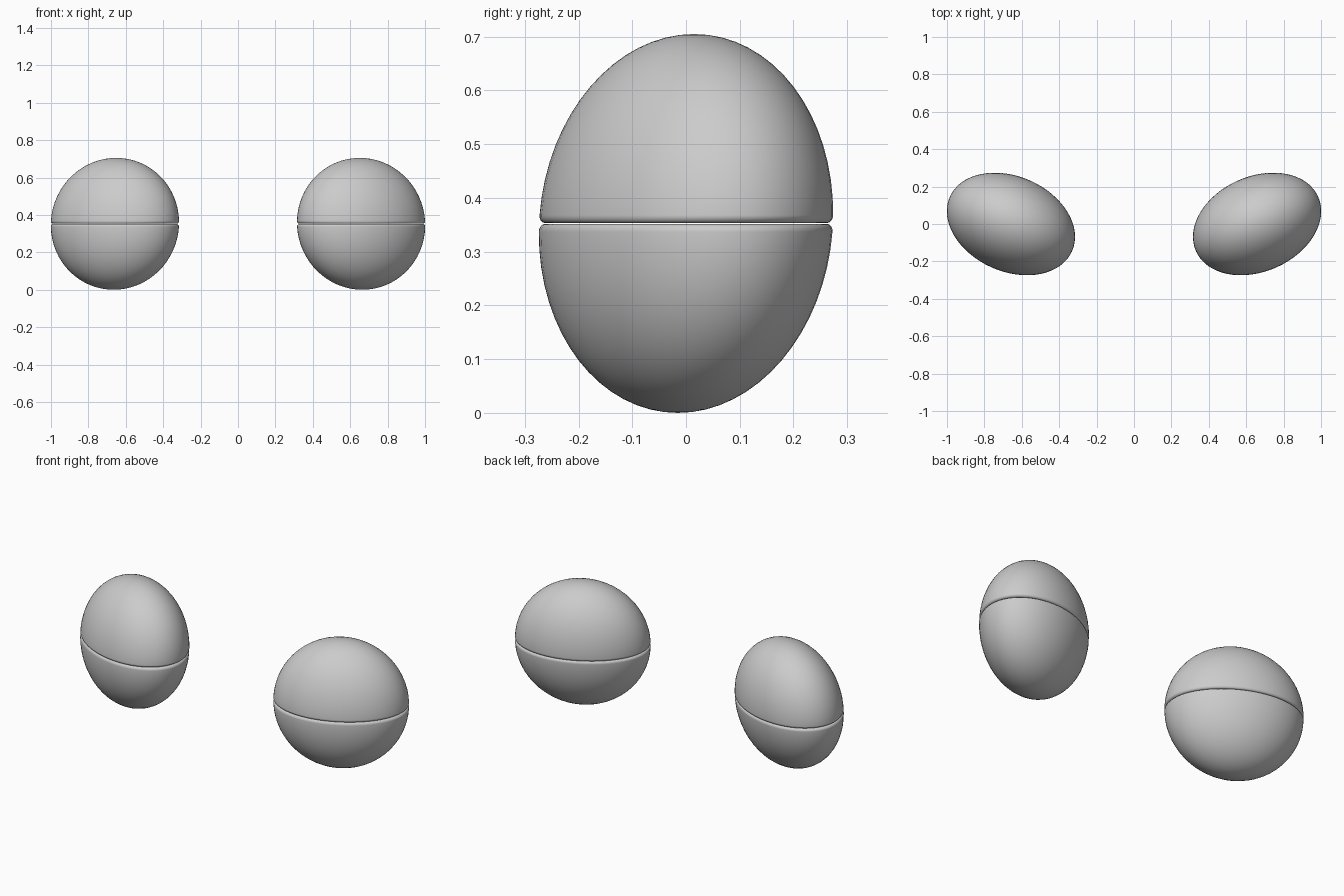
import bpy, bmesh
from math import sin, cos, pi, atan2, sqrt, radians
from mathutils import Matrix, Vector

if "Cube" in bpy.data.objects:
    bpy.data.objects.remove(bpy.data.objects["Cube"])

R = 0.3525          # half height
RIM = 0.014         # rounding of the rim at the seam
GAP = 0.001         # half of the seam gap
CENTRE_X, CENTRE_Z = 0.658, 0.3525
TURN = radians(24)


def half_profile():
    # rounded rim blended into a quarter arc ending at the pole
    cz = RIM + GAP
    cx = sqrt((R - RIM) ** 2 - cz ** 2)
    start = atan2(cz, cx)
    pts = [(0, GAP)]
    for i in range(9):
        t = -pi / 2 + (start + pi / 2) * i / 8
        pts.append((cx + RIM * cos(t), cz + RIM * sin(t)))
    for i in range(1, 17):
        t = start + (pi / 2 - start) * i / 16
        pts.append((R * cos(t) if i < 16 else 0, R * sin(t)))
    return pts


def half_shell(name, side, up):
    bm = bmesh.new()
    verts = [bm.verts.new((x, 0, z * up)) for x, z in half_profile()]
    edges = [bm.edges.new(p) for p in zip(verts, verts[1:])]
    bmesh.ops.spin(bm, geom=verts + edges, cent=(0, 0, 0), axis=(0, 0, 1),
                   angle=2 * pi, steps=64, use_duplicate=False)
    bmesh.ops.remove_doubles(bm, verts=bm.verts, dist=1e-5)
    bmesh.ops.recalc_face_normals(bm, faces=bm.faces)
    # flatten front to back, lean slightly backward, turn outward
    squash = Matrix.Diagonal((0.358 / R, 0.2535 / R, 1, 1))
    lean = Matrix.Identity(4)
    lean[1][2] = 0.047
    turn = Matrix.Rotation(TURN * side, 4, 'Z')
    place = Matrix.Translation(Vector((CENTRE_X * side, 0, CENTRE_Z)))
    bm.transform(place @ turn @ lean @ squash)
    mesh = bpy.data.meshes.new(name)
    bm.to_mesh(mesh)
    bm.free()
    mesh.shade_smooth()
    obj = bpy.data.objects.new(name, mesh)
    bpy.context.collection.objects.link(obj)


# an upper and a lower shell on each side
for side, label in ((1, "right"), (-1, "left")):
    half_shell("upper_shell_" + label, side, 1)
    half_shell("lower_shell_" + label, side, -1)
